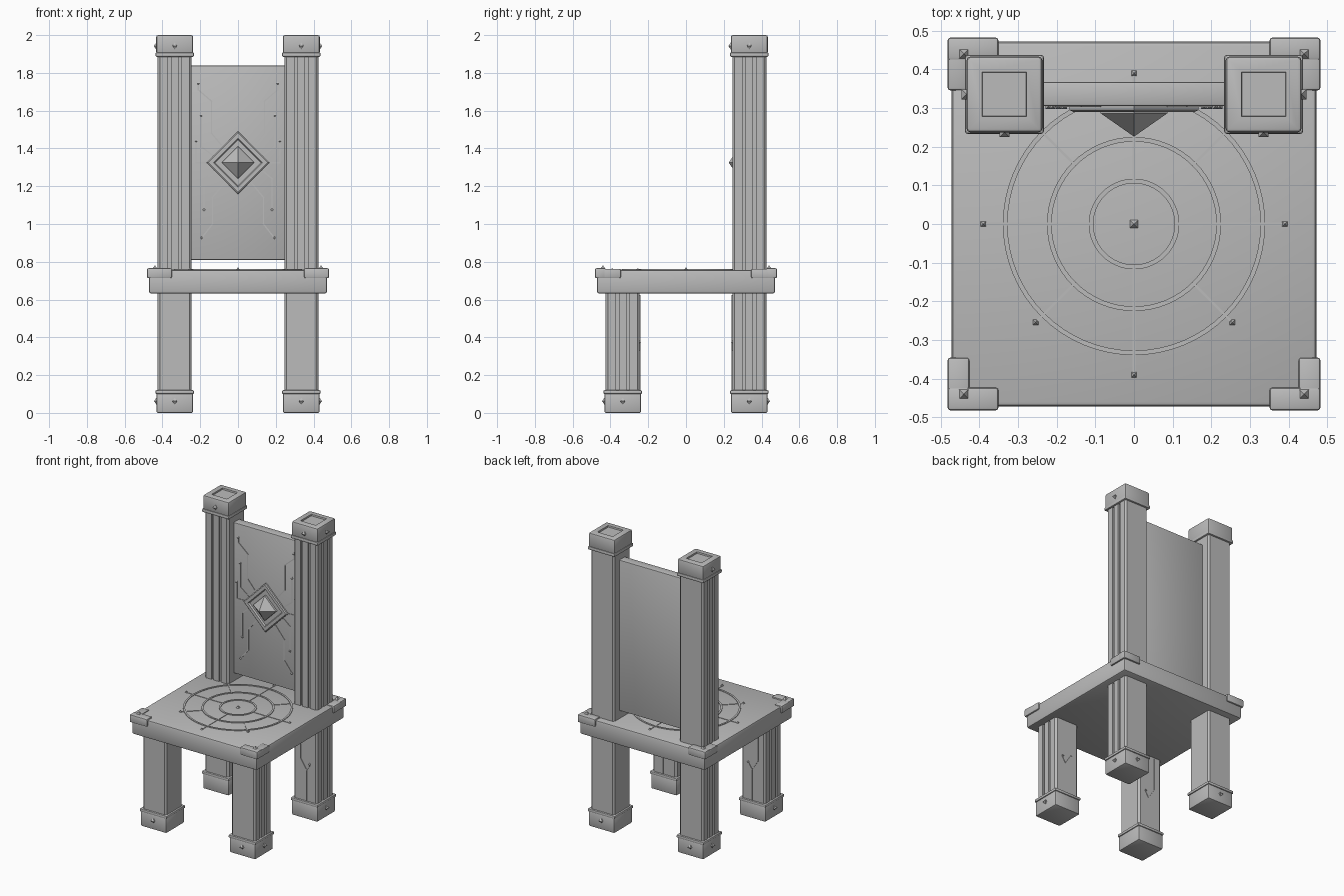
import bpy, bmesh, math
from mathutils import Vector, Matrix

if "Cube" in bpy.data.objects:
    bpy.data.objects.remove(bpy.data.objects["Cube"])

stone = bpy.data.materials.new("grey stone")
stone.diffuse_color = (0.5, 0.5, 0.5, 1)
stone.use_nodes = True
stone.node_tree.nodes["Principled BSDF"].inputs["Base Color"].default_value = stone.diffuse_color


def finish(name, bm):
    bmesh.ops.recalc_face_normals(bm, faces=bm.faces)
    me = bpy.data.meshes.new(name)
    bm.to_mesh(me)
    bm.free()
    me.materials.append(stone)
    ob = bpy.data.objects.new(name, me)
    bpy.context.collection.objects.link(ob)
    return ob


def add_box(bm, lo, hi, bevel=0.0):
    lo, hi = Vector(lo), Vector(hi)
    size = hi - lo
    m = Matrix.Translation((lo + hi) / 2) @ Matrix.Diagonal((*size, 1))
    verts = bmesh.ops.create_cube(bm, size=1, matrix=m)["verts"]
    edges = list({e for v in verts for e in v.link_edges})
    if bevel:
        bmesh.ops.bevel(bm, geom=edges, offset=bevel, segments=2,
                        profile=0.5, affect='EDGES')


def add_prism(bm, pts, z0, z1, m=Matrix()):
    f = bm.faces.new([bm.verts.new(m @ Vector((x, y, z0))) for x, y in pts])
    ext = bmesh.ops.extrude_face_region(bm, geom=[f])["geom"]
    up = m.to_3x3() @ Vector((0, 0, z1 - z0))
    bmesh.ops.translate(bm, vec=up, verts=[v for v in ext if isinstance(v, bmesh.types.BMVert)])


def add_stud(bm, p, r):
    # small diamond-shaped rivet
    m = Matrix.Translation(p) @ Matrix.Rotation(math.pi / 4, 4, 'Z')
    for s in (1, -1):
        bmesh.ops.create_cone(bm, segments=4, radius1=r, radius2=0, depth=r, cap_ends=False,
                              matrix=m @ Matrix.Diagonal((1, 1, s, 1)) @ Matrix.Translation((0, 0, r / 2)))
    bmesh.ops.remove_doubles(bm, verts=bm.verts[:], dist=1e-5)


def add_trace(bm, pts, w, h, m):
    # thin raised strip following a path in the local xy plane
    for a, b in zip(pts, pts[1:]):
        a, b = Vector(a), Vector(b)
        d = (b - a).normalized() * w / 2
        n = Vector((-d.y, d.x))
        add_prism(bm, [a - d - n, b + d - n, b + d + n, a - d + n], -0.002, h, m)


def post_profile(cx, cy, half, grooved):
    # chamfered square with paired grooves on chosen sides: 0=-y 1=+x 2=+y 3=-x
    pts, c, w, d = [], 0.012, 0.008, 0.012
    for k in range(4):
        side = [(-half + c, -half)]
        if k in grooved:
            for g in (-0.028, 0.028):
                side += [(g - w, -half), (g - w, -half + d), (g + w, -half + d), (g + w, -half)]
        side.append((half - c, -half))
        r = Matrix.Rotation(k * math.pi / 2, 2)
        pts += [r @ Vector(p) + Vector((cx, cy)) for p in side]
    return pts


def wall(x, y, facing):
    # local xy plane mapped to a vertical wall facing -y (-1) or +y (+1)
    return Matrix(((1, 0, 0, x), (0, 0, facing, y), (0, 1, 0, 0), (0, 0, 0, 1)))


C, H = 0.335, 0.09

# seat slab
bm = bmesh.new()
add_box(bm, (-0.472, -0.472, 0.632), (0.472, 0.472, 0.757), 0.012)
finish("seat", bm)

# concentric rings and spokes on the seat
bm = bmesh.new()
for r in (0.339, 0.225, 0.117):
    n = 64
    loops = [[bm.verts.new((q * math.cos(2 * math.pi * i / n), q * math.sin(2 * math.pi * i / n), z))
              for i in range(n)]
             for q, z in ((r - 0.012, 0.755), (r - 0.012, 0.761), (r, 0.761), (r, 0.755))]
    for a, b in zip(loops, loops[1:] + loops[:1]):
        for i in range(n):
            j = (i + 1) % n
            bm.faces.new((a[i], a[j], b[j], b[i]))
for k in range(8):
    a = k * math.pi / 4
    r0, r1 = ((0.113, 0.39), (0.225, 0.36))[k % 2]
    turn = Matrix.Translation((0, 0, 0.757)) @ Matrix.Rotation(a, 4, 'Z')
    add_trace(bm, [(r0, 0), (r1, 0)], 0.007, 0.003, turn)
    add_stud(bm, (r1 * math.cos(a), r1 * math.sin(a), 0.758), 0.01)
add_stud(bm, (0, 0, 0.757), 0.014)
finish("seat_rings", bm)

for sx in (-1, 1):
    side = "left" if sx < 0 else "right"
    out = 1 if sx > 0 else 3
    for sy in (-1, 1):
        end = "front" if sy < 0 else "back"
        cx, cy = sx * C, sy * C

        # leg with grooves on the outer side
        bm = bmesh.new()
        add_prism(bm, post_profile(cx, cy, H, (out,)), 0.1, 0.634)
        finish(f"{end}_{side}_leg", bm)

        # circuit line on the inner face of the leg
        bm = bmesh.new()
        m = wall(cx, cy - sy * H, -sy)
        add_trace(bm, [(-0.035, 0.62), (-0.035, 0.4), (0.01, 0.33), (0.01, 0.12)], 0.007, 0.003, m)
        add_trace(bm, [(0.01, 0.33), (0.035, 0.37)], 0.007, 0.003, m)
        add_stud(bm, (cx + 0.035, cy - sy * H, 0.375), 0.009)
        finish(f"{end}_{side}_leg_trace", bm)

        # foot block, collar and rivets
        bm = bmesh.new()
        add_box(bm, (cx - 0.097, cy - 0.097, 0), (cx + 0.097, cy + 0.097, 0.105), 0.008)
        add_box(bm, (cx - 0.102, cy - 0.102, 0.1), (cx + 0.102, cy + 0.102, 0.12), 0.006)
        add_stud(bm, (cx, cy + sy * 0.097, 0.062), 0.018)
        add_stud(bm, (cx + sx * 0.097, cy, 0.062), 0.018)
        finish(f"{end}_{side}_foot", bm)

        # L-shaped seat corner bracket
        bm = bmesh.new()
        for x0, y0 in ((0.35, 0.423), (0.425, 0.345)):
            x, y = sorted((sx * x0, sx * 0.482)), sorted((sy * y0, sy * 0.482))
            top = 0.766 if x0 < 0.4 else 0.763
            add_box(bm, (x[0], y[0], 0.713), (x[1], y[1], top), 0.008)
        add_stud(bm, (sx * 0.44, sy * 0.44, 0.765), 0.017)
        finish(f"{end}_{side}_bracket", bm)

    # tall back post, grooved at the front and outer side
    bm = bmesh.new()
    add_prism(bm, post_profile(sx * C, C, H, (0, out)), 0.75, 1.895)
    finish(f"{side}_back_post", bm)

    # post cap with collar, recessed top and rivets
    bm = bmesh.new()
    cx = sx * C
    add_box(bm, (cx - 0.098, C - 0.098, 1.9), (cx + 0.098, C + 0.098, 2.0), 0.01)
    top = max(bm.faces, key=lambda f: f.calc_center_median().z + f.calc_area())
    bmesh.ops.inset_region(bm, faces=[top], thickness=0.043)
    bmesh.ops.inset_region(bm, faces=[top], thickness=0.002, depth=-0.01)
    add_box(bm, (cx - 0.102, C - 0.102, 1.885), (cx + 0.102, C + 0.102, 1.908), 0.007)
    add_stud(bm, (cx, C - 0.098, 1.942), 0.018)
    add_stud(bm, (cx + sx * 0.098, C, 1.942), 0.018)
    finish(f"{side}_post_cap", bm)

# back panel
bm = bmesh.new()
add_box(bm, (-0.255, 0.305, 0.81), (0.255, 0.367, 1.838), 0.006)
finish("back_panel", bm)

# circuit lines on the panel
bm = bmesh.new()
paths = [
    [(0.21, 1.745), (0.21, 1.71), (0.14, 1.65), (0.14, 1.48), (0.09, 1.42)],
    [(0.195, 1.575), (0.195, 1.41), (0.13, 1.36)],
    [(0.222, 1.44), (0.222, 1.325), (0.16, 1.325)],
    [(0.18, 1.075), (0.18, 1.24), (0.12, 1.29)],
    [(0.193, 0.925), (0.135, 1.0), (0.135, 1.14), (0.07, 1.22)],
]
for sx in (-1, 1):
    for path in paths:
        add_trace(bm, [(sx * x, z) for x, z in path], 0.007, 0.003, wall(0, 0.305, -1))
        add_stud(bm, (sx * path[0][0], 0.304, path[0][1]), 0.01)
finish("panel_traces", bm)

# diamond frame with raised edge
bm = bmesh.new()
rings = []
for r, y in ((0.167, 0.307), (0.167, 0.295), (0.158, 0.29), (0.13, 0.29), (0.122, 0.3)):
    rings.append([bm.verts.new((r * x, y, 1.325 + r * z)) for x, z in ((1, 0), (0, 1), (-1, 0), (0, -1))])
for a, b in zip(rings, rings[1:]):
    for i in range(4):
        j = (i + 1) % 4
        bm.faces.new((a[i], a[j], b[j], b[i]))
bm.faces.new(rings[-1])
bm.faces.new(rings[0])
finish("diamond_frame", bm)

# pyramid gem
bm = bmesh.new()
base = [bm.verts.new((0.086 * x, y, 1.325 + 0.086 * z)) for y in (0.302, 0.286)
        for x, z in ((1, 0), (0, 1), (-1, 0), (0, -1))]
tip = bm.verts.new((0, 0.226, 1.325))
for i in range(4):
    j = (i + 1) % 4
    bm.faces.new((base[i], base[j], base[4 + j], base[4 + i]))
    bm.faces.new((base[4 + i], base[4 + j], tip))
bm.faces.new(base[:4])
finish("diamond_gem", bm)

# smooth the rounded edges, keep corners sharp
bpy.ops.object.select_all(action='SELECT')
bpy.context.view_layer.objects.active = bpy.data.objects["seat"]
bpy.ops.object.shade_smooth_by_angle(angle=math.radians(35))
